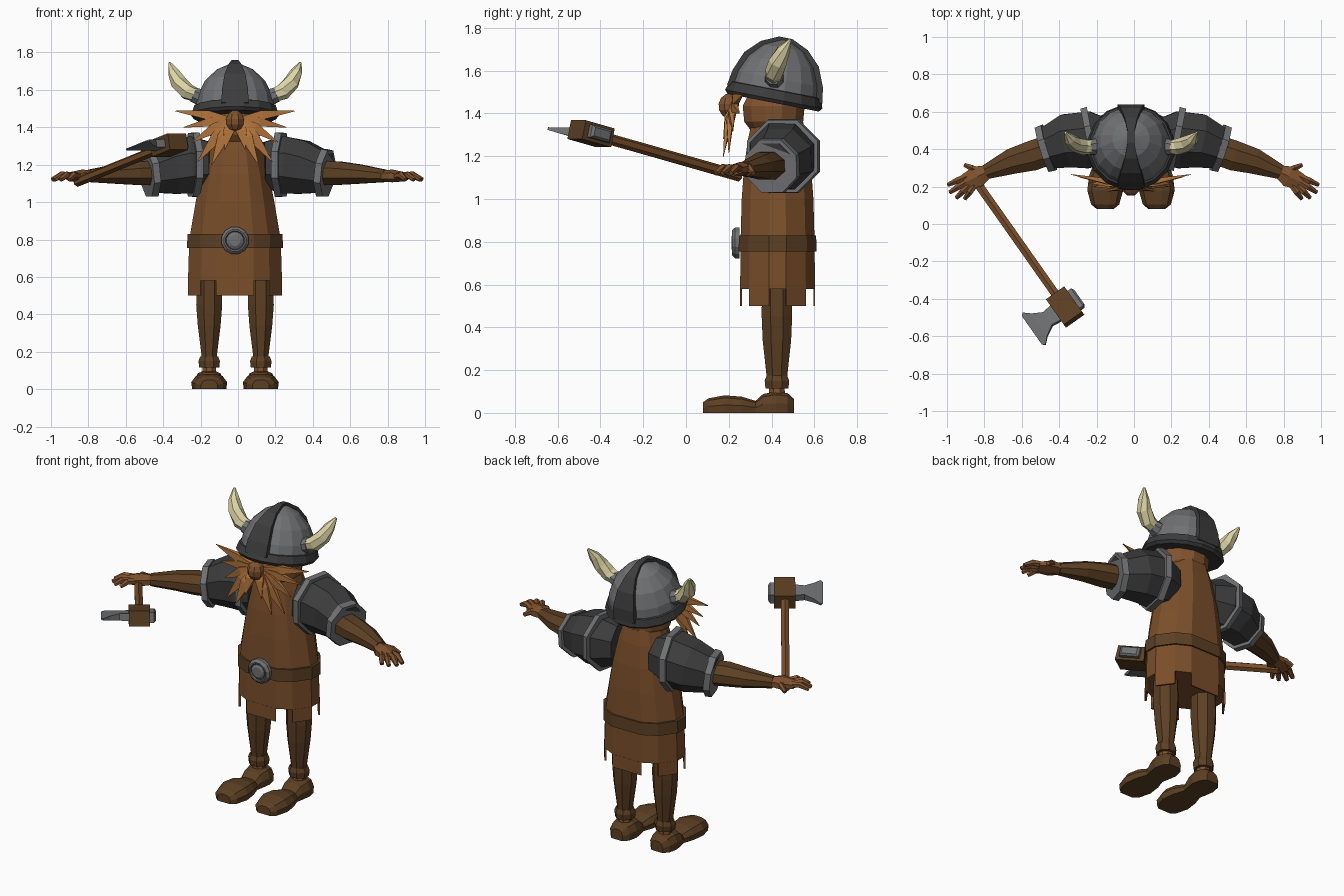
import bpy, bmesh, math
from mathutils import Vector, Matrix

if "Cube" in bpy.data.objects:
    bpy.data.objects.remove(bpy.data.objects["Cube"])

C = -0.016  # centre line of the body


def material(name, r, g, b):
    m = bpy.data.materials.new(name)
    m.diffuse_color = [(c / 255 / 12.92 if c < 11 else ((c / 255 + 0.055) / 1.055) ** 2.4)
                       for c in (r, g, b)] + [1]
    m.use_nodes = True
    m.node_tree.nodes["Principled BSDF"].inputs["Base Color"].default_value = m.diffuse_color
    return m


TUNIC = material("tunic_brown", 122, 78, 42)
LEATHER = material("dark_leather", 92, 63, 35)
SKIN = material("skin_brown", 128, 82, 46)
BEARD = material("ginger", 178, 116, 60)
HORN = material("horn_ivory", 222, 213, 166)
STEEL = material("steel", 112, 113, 115)
DARK = material("dark_iron", 60, 60, 61)


def loft(name, rings, mat, caps=True):
    """Skin a list of equal-sized point rings with flat faces."""
    bm = bmesh.new()
    vs = [[bm.verts.new(p) for p in r] for r in rings]
    n = len(vs[0])
    for a, b in zip(vs, vs[1:]):
        for i in range(n):
            bm.faces.new((a[i], a[(i + 1) % n], b[(i + 1) % n], b[i]))
    if caps:
        bm.faces.new(vs[0][::-1])
        bm.faces.new(vs[-1])
    bmesh.ops.recalc_face_normals(bm, faces=bm.faces)
    me = bpy.data.meshes.new(name)
    bm.to_mesh(me)
    bm.free()
    me.materials.append(mat)
    ob = bpy.data.objects.new(name, me)
    bpy.context.collection.objects.link(ob)
    return ob


def tube(name, path, radii, mat, sides=8, up=(0, 0, 1)):
    """Tube along a path; a radius may be (side, up)."""
    path = [Vector(p) for p in path]
    rings = []
    for i, p in enumerate(path):
        t = (path[min(i + 1, len(path) - 1)] - path[max(i - 1, 0)]).normalized()
        s = t.cross(Vector(up)).normalized()
        u = s.cross(t)
        r = radii[i] if isinstance(radii[i], tuple) else (radii[i], radii[i])
        angles = [2 * math.pi * (k + 0.5) / sides for k in range(sides)]
        rings.append([p + s * r[0] * math.cos(a) + u * r[1] * math.sin(a) for a in angles])
    return loft(name, rings, mat)


def lathe(name, profile, mat, matrix, sides=16):
    rings = [[matrix @ Vector((r * math.cos(2 * math.pi * (k + .5) / sides),
                               r * math.sin(2 * math.pi * (k + .5) / sides), z))
              for k in range(sides)] for r, z in profile]
    return loft(name, rings, mat)


# Tunic: twelve uneven panels
ANGLES = [math.radians(a) for a in (-23, 23, 46, 78, 102, 134, 157, 203, 226, 258, 282, 314)]


def body_ring(z, rx, ry, cy=0.428):
    return [Vector((C + rx * math.sin(a), cy - ry * math.cos(a), z)) for a in ANGLES]


loft("tunic", [body_ring(*r) for r in (
    (0.58, 0.257, 0.19), (0.8, 0.25, 0.188), (1.0, 0.215, 0.182), (1.15, 0.185, 0.17),
    (1.28, 0.15, 0.15), (1.38, 0.115, 0.125))], TUNIC)
upper, lower = body_ring(0.581, 0.258, 0.191), body_ring(0.5, 0.258, 0.191)
mid = Vector((C, 0.428, 0))
for i in range(0, 12, 2):  # hanging skirt flaps
    j = (i + 1) % 12
    inner = [p.lerp(Vector((C, 0.428, p.z)), 0.05) for p in (upper[i], upper[j], lower[j], lower[i])]
    loft("skirt_flap", [(upper[i], upper[j], lower[j], lower[i]), inner], TUNIC)

# Belt and buckle
loft("belt", [body_ring(z, r, r - 0.064) for z, r in ((0.755, 0.262), (0.83, 0.26))], LEATHER)
face_front = Matrix.Translation((C, 0.25, 0.795)) @ Matrix.Rotation(math.pi / 2, 4, 'X')
lathe("buckle_rim", [(0.075, 0), (0.075, 0.02), (0.06, 0.035), (0.052, 0.035), (0.048, 0.02)],
      STEEL, face_front, 12)
lathe("buckle_groove", [(0.053, 0), (0.053, 0.026)], DARK, face_front, 12)
lathe("buckle_boss", [(0.044, 0), (0.044, 0.03), (0.03, 0.038)], STEEL, face_front, 12)

# Legs and shoes
for s in (-1, 1):
    x = C + s * 0.138
    tube("leg", [(x, 0.425, z) for z in (0.62, 0.45, 0.34, 0.17)],
         [(0.07, 0.076), (0.075, 0.077), (0.066, 0.072), (0.043, 0.052)], LEATHER, 8, (0, -1, 0))
    tube("ankle_cuff", [(x, 0.425, z) for z in (0.175, 0.15, 0.115)],
         [0.052, 0.062, 0.058], LEATHER, 8, (0, -1, 0))
    tube("ankle", [(x, 0.425, z) for z in (0.13, 0.07)], [0.038, 0.042], SKIN, 8, (0, -1, 0))
    shoe = []
    for y, w, h in ((0.08, 0.045, 0.05), (0.105, 0.075, 0.068), (0.18, 0.096, 0.082),
                    (0.26, 0.085, 0.076), (0.325, 0.062, 0.056), (0.36, 0.07, 0.088),
                    (0.42, 0.08, 0.1), (0.475, 0.068, 0.092), (0.505, 0.04, 0.065)):
        shoe.append([(x + w * a, y, h * b) for a, b in
                     ((-0.95, 0), (-1, 0.45), (-0.75, 0.85), (-0.3, 1), (0.3, 1),
                      (0.75, 0.85), (1, 0.45), (0.95, 0))])
    loft("shoe", shoe, LEATHER)

# Arms, shoulder guards and hands
for s in (-1, 1):
    def P(*pts):
        return [(s * x - 0.004, y, z) for x, y, z in pts]

    tube("shoulder_guard", P((0.14, 0.44, 1.2), (0.24, 0.45, 1.2), (0.35, 0.445, 1.185), (0.475, 0.4, 1.155)),
         [0.13, 0.165, 0.155, 0.115], DARK)
    tube("guard_inner_band", P((0.215, 0.457, 1.2), (0.25, 0.45, 1.2)), [0.187, 0.183], STEEL)
    tube("guard_outer_band", P((0.45, 0.409, 1.157), (0.485, 0.398, 1.153)), [0.138, 0.134], STEEL)
    tube("forearm", P((0.44, 0.4, 1.155), (0.54, 0.365, 1.155), (0.65, 0.335, 1.15), (0.79, 0.277, 1.14)),
         [(0.085, 0.07), (0.087, 0.068), (0.074, 0.056), (0.042, 0.036)], LEATHER)
    tube("palm", P((0.77, 0.284, 1.14), (0.83, 0.255, 1.14), (0.9, 0.223, 1.135)),
         [(0.036, 0.03), (0.066, 0.034), (0.05, 0.024)], SKIN, 6)
    for base, tip in (((0.89, 0.255), (0.99, 0.21)), ((0.89, 0.228), (0.98, 0.17)),
                      ((0.88, 0.205), (0.945, 0.14)), ((0.85, 0.205), (0.9, 0.135)),
                      ((0.82, 0.28), (0.9, 0.315))):
        m = [(a + b) / 2 for a, b in zip(base, tip)]
        tube("finger", P((*base, 1.14), (*m, 1.145), (*tip, 1.12)), [0.019, 0.019, 0.012], SKIN, 6)

# Head and nose
head_m = Matrix.Translation((C, 0.41, 1.41))
arc = [math.radians(a) for a in (-80, -50, -20, 10, 40, 75)]
lathe("head", [(0.152 * math.cos(a), 0.14 * math.sin(a)) for a in arc], SKIN, head_m, 12)
nose_m = Matrix.Translation((C, 0.2, 1.435))
lathe("nose", [(0.052 * math.cos(a), 0.058 * math.sin(a)) for a in arc], SKIN, nose_m, 8)

# Moustache and beard spikes
for s in (-1, 1):
    for x, y, z, r in ((0.32, 0.265, 1.487, 0.035), (0.275, 0.25, 1.40, 0.035),
                       (0.2, 0.2, 1.215, 0.045), (0.125, 0.175, 1.2, 0.045),
                       (0.055, 0.175, 1.28, 0.04), (0.23, 0.22, 1.32, 0.04)):
        base = Vector((C + s * 0.02, 0.225, 1.43))
        tip = Vector((C + s * x, y, z))
        knee = base.lerp(tip, 0.42) + Vector((0, -0.01, 0.012))
        tube("beard_spike", [base, knee, tip], [(0.03, 0.02), (r, 0.02), (0.002, 0.002)], BEARD, 4, (0, -1, 0))

# Helmet: dome, flared rim, crest band
helm = Matrix.Translation((C, 0.408, 1.455)) @ Matrix.Rotation(math.radians(-11), 4, 'X')
dome = [(0.215, 0.035), (0.203, 0.11), (0.165, 0.19), (0.1, 0.255), (0.02, 0.292)]
lathe("helmet_dome", dome, STEEL, helm)
lathe("helmet_rim", [(0.222, -0.005), (0.236, 0.012), (0.222, 0.055), (0.2, 0.06)], DARK, helm)
widths = [0.072, 0.07, 0.055, 0.034, 0.018]
half = [(r + 0.012, z + 0.012 * (z > 0.15), w) for (r, z), w in zip(dome, widths)]
band = [(-r, z, w) for r, z, w in half] + [(r, z, w) for r, z, w in half[::-1]]
loft("helmet_crest", [[helm @ Vector(p) for p in
     ((-w, y, z), (w, y, z), (w, y * 0.85, z * 0.85), (-w, y * 0.85, z * 0.85))]
    for y, z, w in band], DARK)

# Horns with collars
for s in (-1, 1):
    def H(*pts):
        return [(C + s * x, y, z) for x, y, z in pts]

    tube("horn_collar", H((0.17, 0.415, 1.555), (0.225, 0.41, 1.575)), [0.05, 0.042], STEEL)
    tube("horn", H((0.2, 0.41, 1.568), (0.255, 0.413, 1.59), (0.302, 0.43, 1.64),
                   (0.328, 0.455, 1.695), (0.35, 0.488, 1.745)),
         [0.036, 0.045, 0.044, 0.032, 0.007], HORN, 7)

# Axe, laid out in its own frame: d along handle, p toward the edge, n across
grip, hub = Vector((-0.86, 0.25, 1.107)), Vector((-0.37, -0.445, 1.305))
d = (hub - grip).normalized()
p = d.cross(Vector((0, 0, 1))).normalized()
if p.x > 0:
    p = -p
n = d.cross(p)


def A(a, b, c):
    return hub + d * a + p * b + n * c


def slab(name, sections, mat):
    """Stack of rectangles (b, half length, half thickness) along p."""
    loft(name, [[A(i * l, b, j * t) for i, j in ((-1, -1), (1, -1), (1, 1), (-1, 1))]
                for b, l, t in sections], mat)


tube("axe_handle", [grip, hub], [0.026, 0.026], TUNIC, 6)
slab("axe_block", [(-0.062, 0.085, 0.045), (0.058, 0.085, 0.045)], LEATHER)
slab("axe_blade", [(0.05, 0.05, 0.022), (0.11, 0.042, 0.02), (0.165, 0.075, 0.013),
                   (0.2, 0.108, 0.006), (0.215, 0.095, 0.002)], STEEL)
slab("axe_back_plate", [(-0.055, 0.058, 0.03), (-0.085, 0.058, 0.03), (-0.095, 0.045, 0.02)], STEEL)
